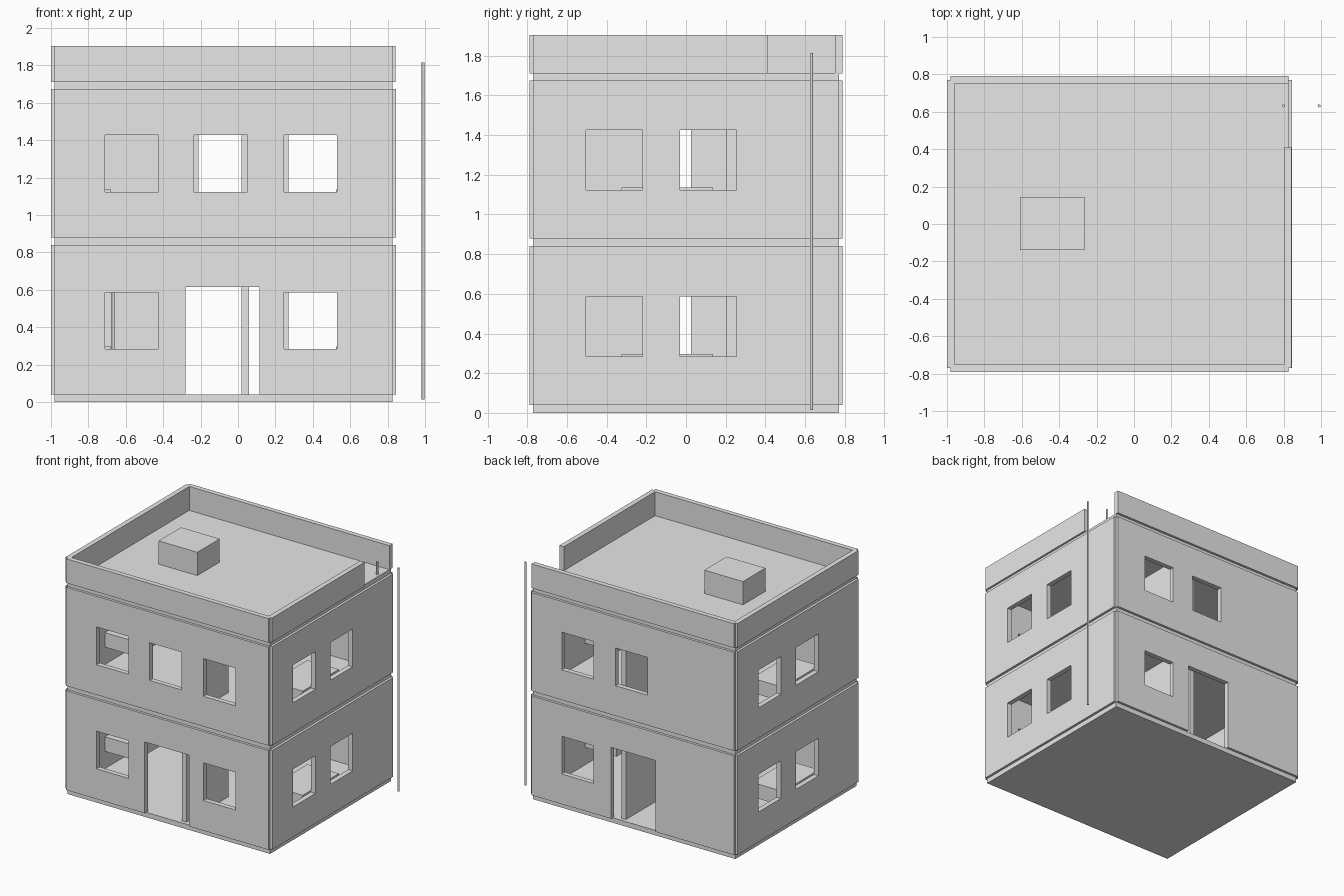
import bpy, bmesh
from mathutils import Vector

if "Cube" in bpy.data.objects:
    bpy.data.objects.remove(bpy.data.objects["Cube"], do_unlink=True)

plaster = bpy.data.materials.new("plain_grey")
plaster.use_nodes = True
plaster.diffuse_color = (0.8, 0.8, 0.8, 1)
plaster.node_tree.nodes["Principled BSDF"].inputs["Base Color"].default_value = (0.8, 0.8, 0.8, 1)

T = 0.04                      # wall thickness
X0, X1, Y = -1.0, 0.845, 0.79  # outer faces of the building
STEP = 0.02                   # slab and corner setback


def finish(name, bm):
    bmesh.ops.recalc_face_normals(bm, faces=bm.faces)
    mesh = bpy.data.meshes.new(name)
    bm.to_mesh(mesh)
    bm.free()
    mesh.materials.append(plaster)
    obj = bpy.data.objects.new(name, mesh)
    bpy.context.collection.objects.link(obj)
    return obj


def box(name, xs, ys, zs):
    bm = bmesh.new()
    bmesh.ops.create_cube(bm, size=1)
    for v in bm.verts:
        v.co = Vector([r[0] if c < 0 else r[1] for c, r in zip(v.co, (xs, ys, zs))])
    return finish(name, bm)


def pole(name, x, y, z0, z1):
    bm = bmesh.new()
    bmesh.ops.create_cone(bm, cap_ends=True, segments=12, radius1=0.008, radius2=0.008, depth=z1 - z0)
    bmesh.ops.translate(bm, verts=bm.verts, vec=(x, y, (z0 + z1) / 2))
    obj = finish(name, bm)
    for p in obj.data.polygons:
        p.use_smooth = len(p.vertices) == 4


def wall(name, along, at, span, zs, openings=()):
    """Panel running along x or y from depth `at`, with rectangular openings (a0, a1, z0, z1)."""
    a_cuts = sorted({*span, *(o[0] for o in openings), *(o[1] for o in openings)})
    z_cuts = sorted({*zs, *(o[2] for o in openings), *(o[3] for o in openings)})
    bm = bmesh.new()

    def point(a, z):
        return (a, at, z) if along == "x" else (at, a, z)

    for a0, a1 in zip(a_cuts, a_cuts[1:]):
        for z0, z1 in zip(z_cuts, z_cuts[1:]):
            ca, cz = (a0 + a1) / 2, (z0 + z1) / 2
            if not any(o[0] < ca < o[1] and o[2] < cz < o[3] for o in openings):
                bm.faces.new([bm.verts.new(point(*p)) for p in ((a0, z0), (a1, z0), (a1, z1), (a0, z1))])
    bmesh.ops.remove_doubles(bm, verts=bm.verts, dist=0.0001)
    out = bmesh.ops.extrude_face_region(bm, geom=bm.faces[:])
    moved = [g for g in out["geom"] if isinstance(g, bmesh.types.BMVert)]
    bmesh.ops.translate(bm, verts=moved, vec=(0, T, 0) if along == "x" else (T, 0, 0))
    return finish(name, bm)


X_SPAN = (X0 + STEP, X1 - STEP)
Y_SPAN = (-Y + STEP, Y - STEP)
WIN = 0.285                   # window width
FRONT = (-0.71, -0.235, 0.245)
BACK = (0.27, -0.21)
RIGHT = (-0.505, -0.03)
LEFT = (0.22, -0.26)
DOOR = (-0.28, 0.115)

# Slabs
for name, z0, z1 in (("ground_slab", 0, 0.04), ("floor_slab", 0.84, 0.88), ("roof_slab", 1.675, 1.712)):
    box(name, X_SPAN, Y_SPAN, (z0, z1))

# Storeys with outer walls, partition and worktops
for storey, z0, z1 in (("lower", 0.04, 0.84), ("upper", 0.88, 1.675)):
    sill, head, door_top = z0 + 0.243, z0 + 0.547, z0 + 0.575

    def windows(starts):
        return [(s, s + WIN, sill, head) for s in starts]

    front, back = windows(FRONT), windows(BACK)
    if storey == "lower":
        front[1] = back[1] = (*DOOR, z0, door_top)
    wall(storey + "_front_wall", "x", -Y, X_SPAN, (z0, z1), front)
    wall(storey + "_back_wall", "x", Y - T, X_SPAN, (z0, z1), back)
    wall(storey + "_east_wall", "y", X1 - T, Y_SPAN, (z0, z1), windows(RIGHT))
    wall(storey + "_west_wall", "y", X0, Y_SPAN, (z0, z1), windows(LEFT))
    wall(storey + "_partition", "y", 0.018, (-0.74, 0.74), (z0, z1), [(-0.205, 0.205, z0, door_top)])
    for side, xs in (("west", (-0.96, -0.68)), ("east", (0.525, 0.805))):
        box(storey + "_" + side + "_worktop", xs, (-0.325, 0.135), (z0 + 0.14, z0 + 0.257))

# Parapet, open at the back of the east side
P = (1.71, 1.905)
wall("front_parapet", "x", -Y, X_SPAN, P)
wall("back_parapet", "x", Y - T, X_SPAN, P)
wall("west_parapet", "y", X0, Y_SPAN, P)
wall("east_parapet", "y", X1 - T - 0.004, (Y_SPAN[0], 0.41), P)

# Roof box and poles
box("roof_box", (-0.61, -0.265), (-0.14, 0.145), (1.71, 1.9))
pole("outer_pole", 0.99, 0.632, 0.015, 1.815)
pole("inner_pole", 0.8, 0.632, 0.05, 1.815)
pole("indoor_pole", -0.667, 0.632, 0.04, 0.84)
